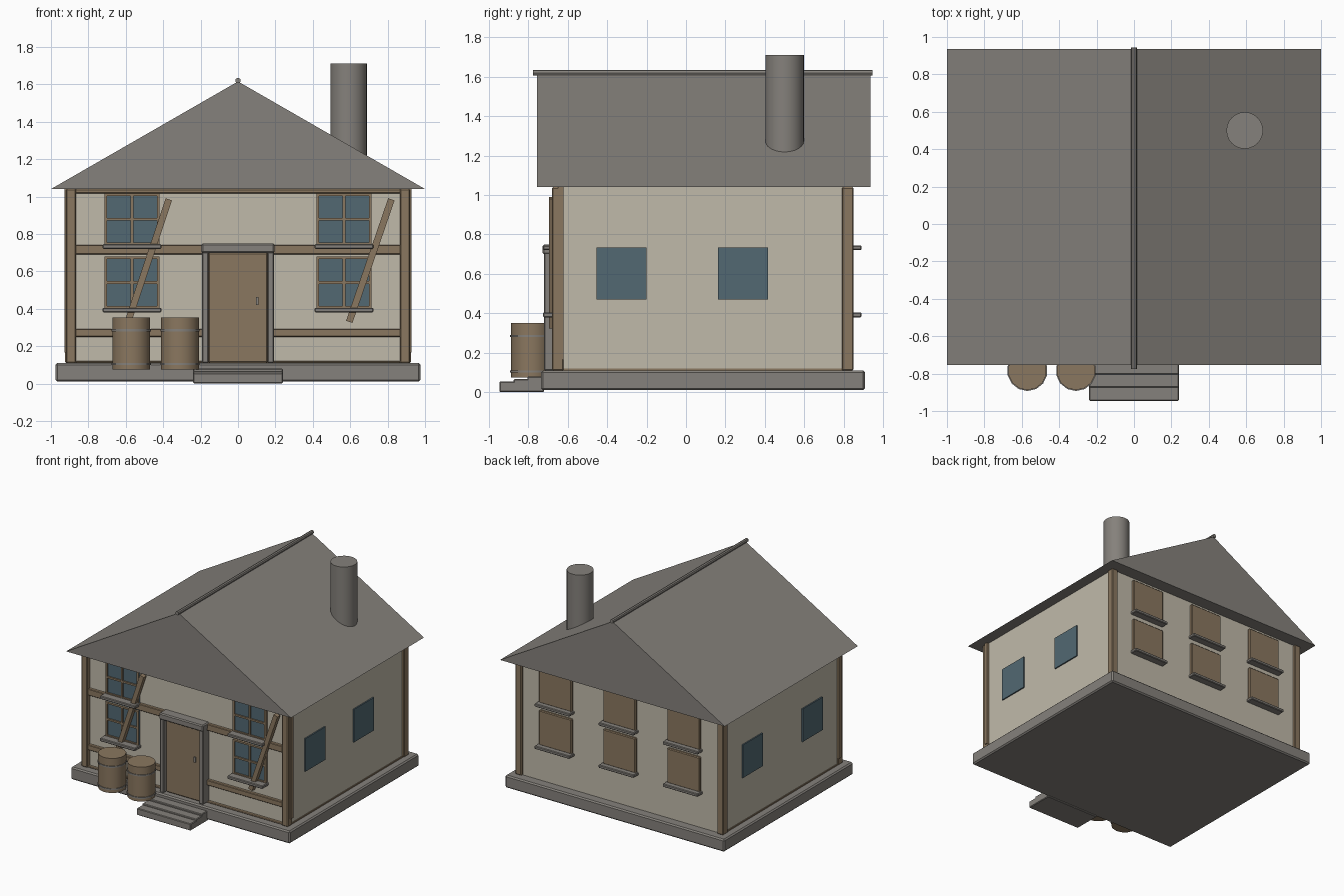
import bpy
import math
from mathutils import Vector

old = bpy.data.objects.get("Cube")
if old:
    bpy.data.objects.remove(old, do_unlink=True)


def material(name, rgb):
    m = bpy.data.materials.new(name)
    m.use_nodes = True
    m.diffuse_color = (*rgb, 1)
    m.node_tree.nodes["Principled BSDF"].inputs["Base Color"].default_value = (*rgb, 1)
    return m


STONE = material("grey_stone", (0.235, 0.22, 0.20))
PLASTER = material("cream_plaster", (0.53, 0.49, 0.40))
WOOD = material("brown_wood", (0.255, 0.185, 0.115))
GLASS = material("blue_glass", (0.085, 0.14, 0.17))


def box(name, mat, x, y, z, bevel=0.0):
    """Box from (low, high) ranges on each axis."""
    mid = [(a + b) / 2 for a, b in (x, y, z)]
    bpy.ops.mesh.primitive_cube_add(size=1, location=mid)
    ob = bpy.context.object
    ob.name = name
    ob.scale = [b - a for a, b in (x, y, z)]
    bpy.ops.object.transform_apply(location=False, rotation=False, scale=True)
    ob.data.materials.append(mat)
    if bevel:
        mod = ob.modifiers.new("edge", "BEVEL")
        mod.width = bevel
        mod.segments = 1
    return ob


def cylinder(name, mat, centre, radius, low, high, sides):
    bpy.ops.mesh.primitive_cylinder_add(
        vertices=sides, radius=radius, depth=high - low,
        location=(*centre, (low + high) / 2))
    ob = bpy.context.object
    ob.name = name
    ob.data.materials.append(mat)
    bpy.ops.object.shade_smooth_by_angle(angle=math.radians(40))
    return ob


# Foundation and walls
box("foundation", STONE, (-0.975, 0.975), (-0.735, 0.908), (0.01, 0.11), 0.01)
box("walls", PLASTER, (-0.908, 0.908), (-0.645, 0.83), (0.1, 1.05))

# Gabled roof from a triangular profile
front, back = -0.755, 0.935
profile = [(-1, 1.04), (1, 1.04), (0, 1.615)]
verts = [(x, y, z) for y in (front, back) for x, z in profile]
faces = [(0, 1, 2), (5, 4, 3), (0, 3, 4, 1), (1, 4, 5, 2), (2, 5, 3, 0)]
mesh = bpy.data.meshes.new("roof")
mesh.from_pydata(verts, [], faces)
mesh.materials.append(STONE)
bpy.context.collection.objects.link(bpy.data.objects.new("roof", mesh))

# Ridge cap and chimney
ridge = cylinder("ridge_cap", STONE, (0, 0.085), 0.015, 0.76, 2.48, 8)
ridge.rotation_euler.x = math.pi / 2
ridge.location.z = 1.62
cylinder("chimney", STONE, (0.592, 0.5), 0.098, 1.1, 1.71, 24)

# Corner posts and the thin side boards at the front
for side, label in ((-1, "right"), (1, "left")):
    def span(a, b):
        return tuple(sorted((side * a, side * b)))
    box(f"front_post_{label}", WOOD, span(0.865, 0.92), (-0.68, -0.62), (0.11, 1.04), 0.006)
    box(f"back_post_{label}", WOOD, span(0.87, 0.925), (0.79, 0.85), (0.11, 1.04), 0.006)
    box(f"side_board_{label}", WOOD, span(0.9, 0.927), (-0.65, -0.62), (0.165, 1.04))
    box(f"side_trim_{label}", WOOD, span(0.9, 0.914), (-0.62, 0.79), (0.11, 0.12))

# Horizontal front timbers
for name, low, high in (("bottom_trim", 0.11, 0.12), ("lower_beam", 0.25, 0.292),
                        ("middle_beam", 0.69, 0.742), ("top_beam", 1.017, 1.04)):
    box(name, WOOD, (-0.87, 0.87), (-0.67, -0.64), (low, high), 0.004)


# Front windows with frames, glazing bars and sills
def front_window(cx, low, high):
    half, bar = 0.147, 0.014
    mid = (low + high) / 2
    y = (-0.667, -0.64)
    box("window_glass", GLASS, (cx - half, cx + half), (-0.655, -0.64), (low, high))
    for off in (-half + bar / 2, 0, half - bar / 2):
        box("window_upright", WOOD, (cx + off - bar / 2, cx + off + bar / 2), y, (low, high))
    for z in (low + bar / 2, mid, high - bar / 2):
        box("window_crossbar", WOOD, (cx - half, cx + half), y, (z - bar / 2, z + bar / 2))
    box("window_sill", STONE, (cx - 0.157, cx + 0.157), (-0.725, -0.64),
        (low - 0.02, low + 0.005), 0.005)


ROWS = ((0.4, 0.68), (0.74, 1.017))
for cx in (-0.567, 0.567):
    for low, high in ROWS:
        front_window(cx, low, high)

# Boarded back windows
for cx in (-0.57, 0, 0.57):
    for low, high in ROWS:
        box("back_shutter", WOOD, (cx - 0.145, cx + 0.145), (0.82, 0.85), (low, high), 0.006)
        box("back_sill", STONE, (cx - 0.157, cx + 0.157), (0.82, 0.89),
            (low - 0.02, low + 0.005), 0.005)

# Side windows
for x, centres in (((0.9, 0.918), (-0.327, 0.29)), ((-0.918, -0.9), (-0.3, 0.46))):
    for cy in centres:
        box("side_window", GLASS, x, (cy - 0.127, cy + 0.127), (0.47, 0.735))

# Door, stone surround and handle
box("door", WOOD, (-0.16, 0.16), (-0.69, -0.64), (0.11, 0.7), 0.008)
for x in ((-0.193, -0.157), (0.157, 0.193)):
    box("door_jamb", STONE, x, (-0.72, -0.64), (0.11, 0.72), 0.006)
box("door_lintel", STONE, (-0.196, 0.196), (-0.727, -0.64), (0.698, 0.75), 0.008)
box("door_handle", STONE, (0.096, 0.11), (-0.7, -0.685), (0.42, 0.462))

# Entrance steps
for y, top in ((-0.945, 0.055), (-0.875, 0.066), (-0.805, 0.08)):
    box("entrance_step", STONE, (-0.24, 0.24), (y, -0.72), (0, top), 0.005)

# Leaning braces
for name, top_x, low_x, low_z in (("brace_right", -0.37, -0.585, 0.34),
                                  ("brace_left", 0.82, 0.595, 0.33)):
    start, end = Vector((low_x, 0, low_z)), Vector((top_x, 0, 0.985))
    axis = end - start
    h = axis.length / 2
    brace = box(name, WOOD, (-0.018, 0.018), (-0.018, 0.018), (-h, h))
    brace.location = (start + end) / 2 + Vector((0, -0.677, 0))
    brace.rotation_euler.y = math.atan2(axis.x, axis.z)

# Barrels with hoops
for cx in (-0.57, -0.31):
    cylinder("barrel", WOOD, (cx, -0.785), 0.103, 0.075, 0.352, 14)
    for z in (0.105, 0.285):
        cylinder("barrel_hoop", STONE, (cx, -0.785), 0.108, z - 0.006, z + 0.006, 14)
